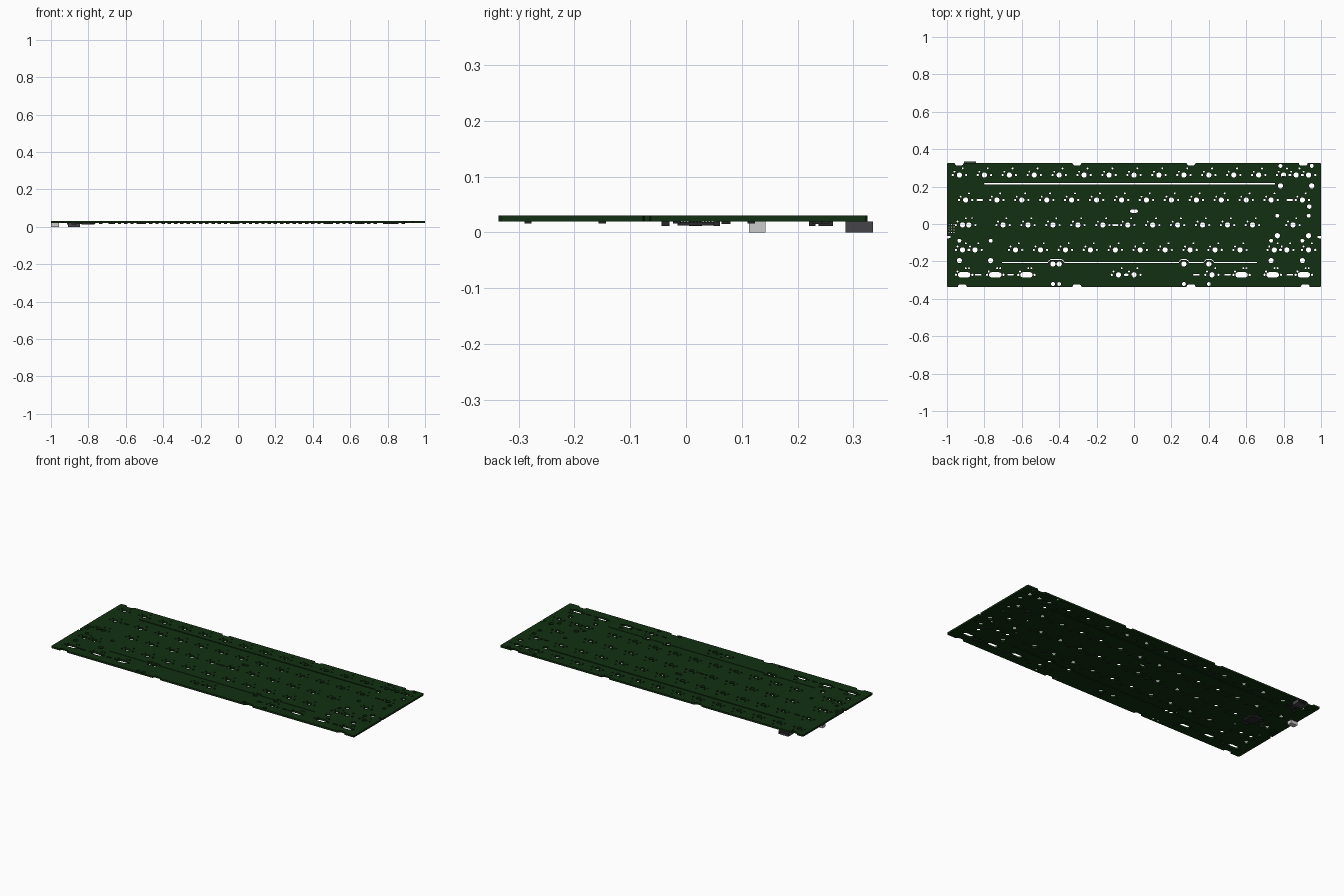
import bpy, bmesh, math
from mathutils import Vector

if "Cube" in bpy.data.objects:
    bpy.data.objects.remove(bpy.data.objects["Cube"])

U = 2 / 15            # one key pitch
MM = 0.007            # one millimetre
CY = -0.005           # board centre in y
TOP, BOT = 0.0302, 0.0196
ROWS = [CY + 0.2667 - i * U for i in range(5)]


def material(name, r, g, b):
    m = bpy.data.materials.new(name)
    m.diffuse_color = (r, g, b, 1)
    m.use_nodes = True
    m.node_tree.nodes["Principled BSDF"].inputs["Base Color"].default_value = m.diffuse_color
    return m


GREEN = material("board_green", 0.006, 0.028, 0.006)
BLACK = material("chip_black", 0.022, 0.022, 0.024)
DARK = material("connector_dark", 0.06, 0.06, 0.065)


def boxes(name, items, mat=None):
    """One mesh from a list of (x0, x1, y0, y1, z0, z1) boxes."""
    bm = bmesh.new()
    for x0, x1, y0, y1, z0, z1 in items:
        vs = bmesh.ops.create_cube(bm, size=1)["verts"]
        for v in vs:
            v.co = (x0 + (v.co.x + .5) * (x1 - x0),
                    y0 + (v.co.y + .5) * (y1 - y0),
                    z0 + (v.co.z + .5) * (z1 - z0))
    me = bpy.data.meshes.new(name)
    bm.to_mesh(me)
    bm.free()
    if mat:
        me.materials.append(mat)
    ob = bpy.data.objects.new(name, me)
    bpy.context.collection.objects.link(ob)
    return ob


# Hole list: [x0, x1, y, radius], a slot when x0 != x1
holes = []


def hole(x, y, r, half=0):
    holes.append([x - half, x + half, y, r])


def switch(x, y):
    hole(x, y, 2.0 * MM)
    for s in (-1, 1):
        hole(x + s * 5.08 * MM, y, 0.87 * MM)
    hole(x - 3.81 * MM, y + 2.54 * MM, 0.75 * MM)
    hole(x + 2.54 * MM, y + 5.08 * MM, 0.75 * MM)


def stabiliser(x, y, spread, flip=1):
    for s in (-1, 1):
        hole(x + s * spread, y + flip * 7 * MM, 1.5 * MM)
        hole(x + s * spread, y - flip * 8.24 * MM, 2.0 * MM)


# Main key layout and the alternate positions
run = lambda start, n: [start + i * U for i in range(n)]
layout = [
    run(-1 + U / 2, 13) + [0.8667],
    [-0.9] + run(-0.7333, 12) + [0.9],
    [-0.8833] + run(-0.7, 11) + [0.85],
    [-0.85] + run(-0.6333, 10) + [0.8167],
    [-0.9167, -0.75, -0.5833, -0.0833, 0.4167, 0.5833, 0.75, 0.9167],
]
extra = [[0.8, 0.9333], [], [-0.9167], [-0.9167, 0.75, 0.9333],
         [-0.9, -0.7333, -0.5667, 0, 0.5667, 0.7333, 0.9]]
for y, main, alt in zip(ROWS, layout, extra):
    for x in main + alt:
        switch(x, y)

stabiliser(0.8667, ROWS[0], 0.0836)
stabiliser(0.85, ROWS[2], 0.0836)
stabiliser(-0.85, ROWS[3], 0.0836)
stabiliser(0.8167, ROWS[3], 0.0836)
stabiliser(-0.0833, ROWS[4], 0.35, -1)
stabiliser(0, ROWS[4], 0.4, -1)

# Extra slots, mounting holes and a small via field
for x, row in ((-.825, 1), (.833, 1), (-.1, 2), (-.833, 4), (-.66, 4),
               (.333, 4), (.5, 4), (.833, 4)):
    hole(x, ROWS[row], 0.0045, 0.013)
hole(0, 0.069, 0.009, 0.012)
hole(0.937, 0.093, 0.012)
for i in range(3):
    for j in range(4):
        hole(-0.988 + i * 0.013, -0.045 + j * 0.014, 0.003)


def overlap(a, b):
    gap = max(0, b[0] - a[1], a[0] - b[1])
    return math.hypot(gap, a[2] - b[2]) < a[3] + b[3] + 0.0008


# Fuse overlapping holes into slots
merged = []
for h in holes:
    hit = True
    while hit:
        hit = next((m for m in merged if overlap(m, h)), None)
        if hit:
            merged.remove(hit)
            big = hit if hit[3] >= h[3] else h
            r = big[3]
            lo = min(hit[0] - hit[3], h[0] - h[3]) + r
            hi = max(hit[1] + hit[3], h[1] + h[3]) - r
            h = [lo, hi, big[2], r]
    merged.append(h)

# Board outline with edge notches
X0, X1, Y0, Y1 = -1, 1, CY - 0.3305, CY + 0.3305


def edge(a, b, notches):
    """Points from a to b; notches are (distance, half width, depth)."""
    a, b = Vector(a), Vector(b)
    d = (b - a).normalized()
    n = Vector((-d.y, d.x))
    pts = [a + d * 0.004]
    for t, w, dep in notches:
        for k, q in ((-1, 0), (-.9, .55), (-.6, 1), (.6, 1), (.9, .55), (1, 0)):
            pts.append(a + d * (t + k * w) + n * dep * q)
    return pts + [b - d * 0.004]


big = lambda *xs: [(x + 1, 0.024, 0.013) for x in xs]
side = -0.07
outline = (edge((X0, Y0), (X1, Y0), big(-.918, -.305, .305, .915))
           + edge((X1, Y0), (X1, Y1), [(side - Y0, .007, .02)])
           + edge((X1, Y1), (X0, Y1), big(-.905, -.305, .305, .935))
           + edge((X0, Y1), (X0, Y0), [(Y1 - side, .007, .02)]))


def capsule(x0, x1, y, r):
    n = 8 if r > 0.008 else 5
    return [(cx + r * math.cos(s + math.pi * i / n), y + r * math.sin(s + math.pi * i / n))
            for cx, s in ((x1, -math.pi / 2), (x0, math.pi / 2))
            for i in range(n + (x1 - x0 > 1e-5))]


def ribbon(path, w):
    """Closed outline of a thin cut along a path."""
    p = [Vector(q) for q in path]
    left, right = [], []
    for i, q in enumerate(p):
        t = (p[min(i + 1, len(p) - 1)] - p[max(i - 1, 0)]).normalized()
        n = Vector((-t.y, t.x)) * w / 2
        left.append(q + n)
        right.append(q - n)
    return left + right[::-1]


# Flex cuts: one straight, one arching over the space bar stabilisers
sy = -0.206
path = [(-0.705, sy)]
for c, w in ((-0.4165, 0.042), (0.2667, 0.025), (0.4, 0.025)):
    path += [(c - w - .003, sy), (c - w + .003, sy + .009), (c - w + .013, sy + .016),
             (c + w - .013, sy + .016), (c + w - .003, sy + .009), (c + w + .003, sy)]
path.append((0.657, sy))

cu = bpy.data.curves.new("board", "CURVE")
cu.dimensions = "2D"
cu.fill_mode = "BOTH"
cu.extrude = (TOP - BOT) / 2
for pts in ([outline, ribbon(path, 0.004), ribbon([(-.803, .216), (.755, .216)], .007)]
            + [capsule(*h) for h in merged]):
    sp = cu.splines.new("POLY")
    sp.points.add(len(pts) - 1)
    for p, q in zip(sp.points, pts):
        p.co = (q[0], q[1], 0, 1)
    sp.use_cyclic_u = True
tmp = bpy.data.objects.new("board_curve", cu)
bpy.context.collection.objects.link(tmp)
bpy.context.view_layer.update()
me = bpy.data.meshes.new_from_object(tmp.evaluated_get(bpy.context.evaluated_depsgraph_get()))
bpy.data.objects.remove(tmp)
me.materials.clear()
me.materials.append(GREEN)
for p in me.polygons:
    p.use_smooth = False
board = bpy.data.objects.new("circuit_board", me)
board.location.z = (TOP + BOT) / 2
bpy.context.collection.objects.link(board)

# Diodes under the board, one per key
items = []
for y, main in zip(ROWS, layout):
    for x in main:
        dx = x + (U / 2 if x < 0.84 else -U / 2)
        items.append((dx - .009, dx + .009, y - .018, y - .005, .0155, BOT))
boxes("diodes", items, BLACK)

# Main controller chip with leads
mx, my, h = -0.80, 0.017, 0.032
boxes("controller_chip", [(mx - h, mx + h, my - h, my + h, .0125, .0185)], BLACK)
leads = []
for i in range(11):
    t = -0.027 + i * 0.0054
    for s in (-1, 1):
        a, b = sorted((s * h, s * (h + .007)))
        leads.append((mx + t - .0014, mx + t + .0014, my + a, my + b, .0165, BOT))
        leads.append((mx + a, mx + b, my + t - .0014, my + t + .0014, .0165, BOT))
boxes("controller_leads", leads, DARK)

# Small parts around the controller and connector
cube = lambda x, y, w, d, z: (x - w / 2, x + w / 2, y - d / 2, y + d / 2, z, BOT)
boxes("small_components", [
    cube(-.80, -.037, .022, .014, .011), cube(-.87, .017, .016, .024, .011),
    cube(-.80, .072, .01, .016, .015), cube(-.77, .072, .01, .016, .015),
    cube(-.83, .055, .014, .012, .011), cube(-.88, .25, .02, .026, .011),
    cube(-.845, .235, .01, .016, .015), cube(-.91, .226, .01, .012, .011)], BLACK)

# USB socket, open towards the back
boxes("usb_socket", [
    (-.91, -.846, .286, .29, .001, BOT), (-.91, -.907, .286, .335, 0, BOT),
    (-.849, -.846, .286, .335, 0, BOT), (-.907, -.849, .286, .335, 0, .0025),
    (-.907, -.849, .286, .335, .0172, BOT), (-.9, -.856, .29, .331, .0085, .0115)], DARK)

# Cable header on the left edge
boxes("cable_header", [
    (-1, -.957, .113, .116, 0, BOT), (-1, -.957, .139, .142, 0, BOT),
    (-1, -.957, .116, .139, 0, .003), (-1, -.957, .116, .139, .0165, BOT),
    (-.963, -.957, .116, .139, .003, .0165),
    (-.995, -.963, .121, .124, .008, .011), (-.995, -.963, .131, .134, .008, .011)])
